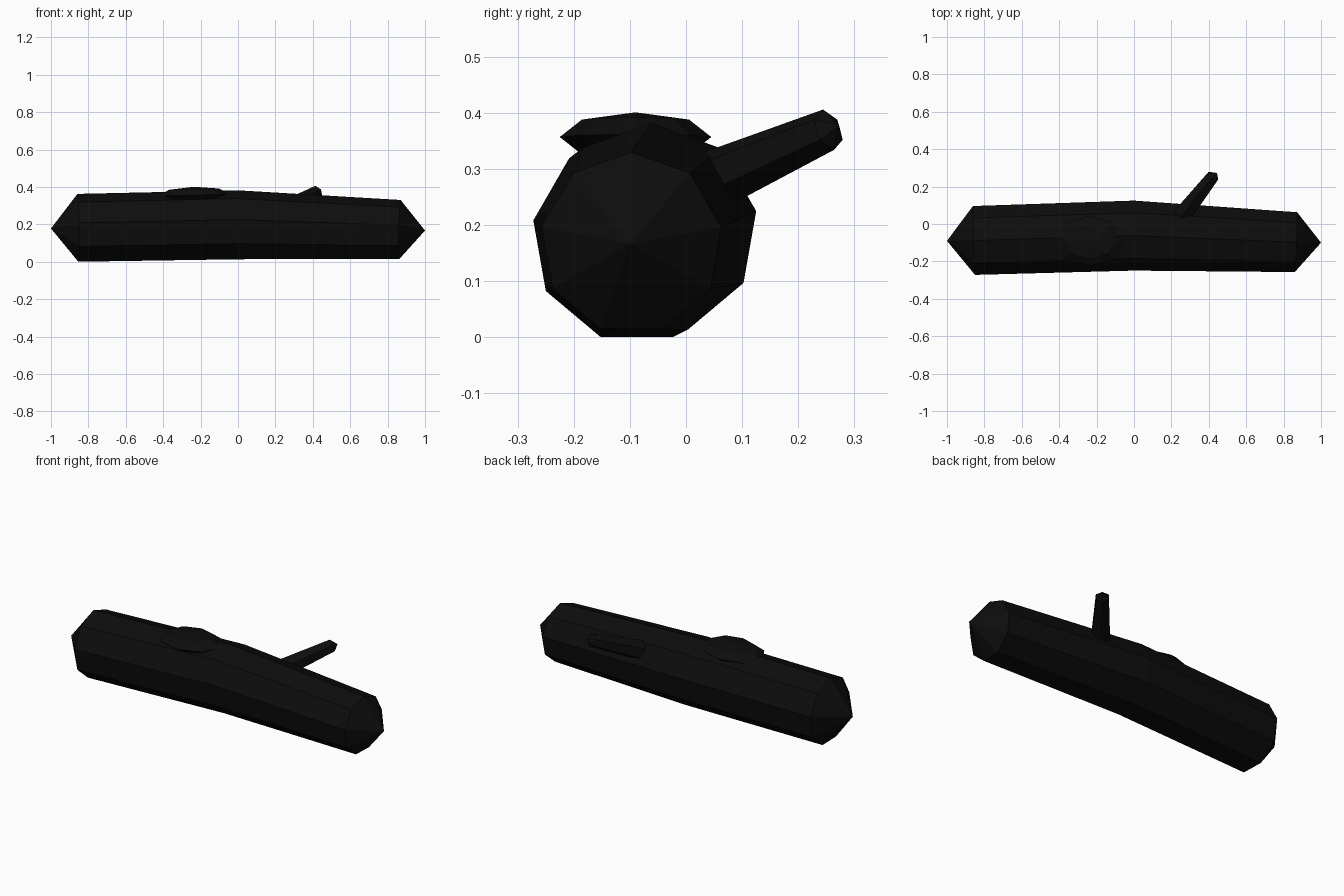
import bpy, bmesh, math
from mathutils import Vector, Matrix

if "Cube" in bpy.data.objects:
    bpy.data.objects.remove(bpy.data.objects["Cube"])

dark = bpy.data.materials.new("dark_bark")
dark.diffuse_color = (0.004, 0.004, 0.004, 1)
dark.use_nodes = True
dark.node_tree.nodes["Principled BSDF"].inputs["Base Color"].default_value = dark.diffuse_color


def finish(name, bm):
    bmesh.ops.recalc_face_normals(bm, faces=bm.faces[:])
    mesh = bpy.data.meshes.new(name)
    bm.to_mesh(mesh)
    bm.free()
    mesh.materials.append(dark)
    obj = bpy.data.objects.new(name, mesh)
    bpy.context.collection.objects.link(obj)
    return obj


def limb(name, sections, sides, tips):
    """Faceted tube through (centre, radius, direction), closed by pointed tips."""
    bm = bmesh.new()
    rings = []
    for centre, radius, direction in sections:
        d = Vector(direction).normalized()
        side = Vector((0, 0, 1)).cross(d).normalized()
        up = d.cross(side)
        ring = []
        for i in range(sides):
            a = math.pi / 2 + math.tau * i / sides
            ring.append(bm.verts.new(Vector(centre) + radius * (math.cos(a) * side + math.sin(a) * up)))
        rings.append(ring)
    for r0, r1 in zip(rings, rings[1:]):
        for i in range(sides):
            j = (i + 1) % sides
            bm.faces.new((r0[i], r0[j], r1[j], r1[i]))
    for ring, tip in ((rings[0], tips[0]), (rings[-1], tips[1])):
        apex = bm.verts.new(tip)
        for i in range(sides):
            bm.faces.new((ring[i], ring[(i + 1) % sides], apex))
    return finish(name, bm)


# Slightly bent nine-sided trunk with pointed ends
limb("log_trunk",
     [((-0.855, -0.088, 0.176), 0.187, (1, 0.03, 0.018)),
      ((0, -0.062, 0.192), 0.190, (1, 0, 0)),
      ((0.865, -0.097, 0.168), 0.1625, (1, -0.04, -0.028))],
     9, [(-1, -0.09, 0.178), (1, -0.1, 0.167)])

# Broken branch stub on the back
direction = (0.135, 0.17, 0.075)
limb("branch_stub",
     [((0.23, 0.01, 0.262), 0.058, direction),
      ((0.421, 0.254, 0.370), 0.038, direction)],
     6, [(0.20, -0.03, 0.245), (0.443, 0.273, 0.377)])

# Flattened moss patch on top
bm = bmesh.new()
bmesh.ops.create_uvsphere(
    bm, u_segments=8, v_segments=4, radius=1,
    matrix=Matrix.Translation((-0.235, -0.09, 0.357))
    @ Matrix.Rotation(math.radians(-1.5), 4, 'Y')
    @ Matrix.Diagonal((0.19, 0.135, 0.044, 1)))
finish("moss_patch", bm)
